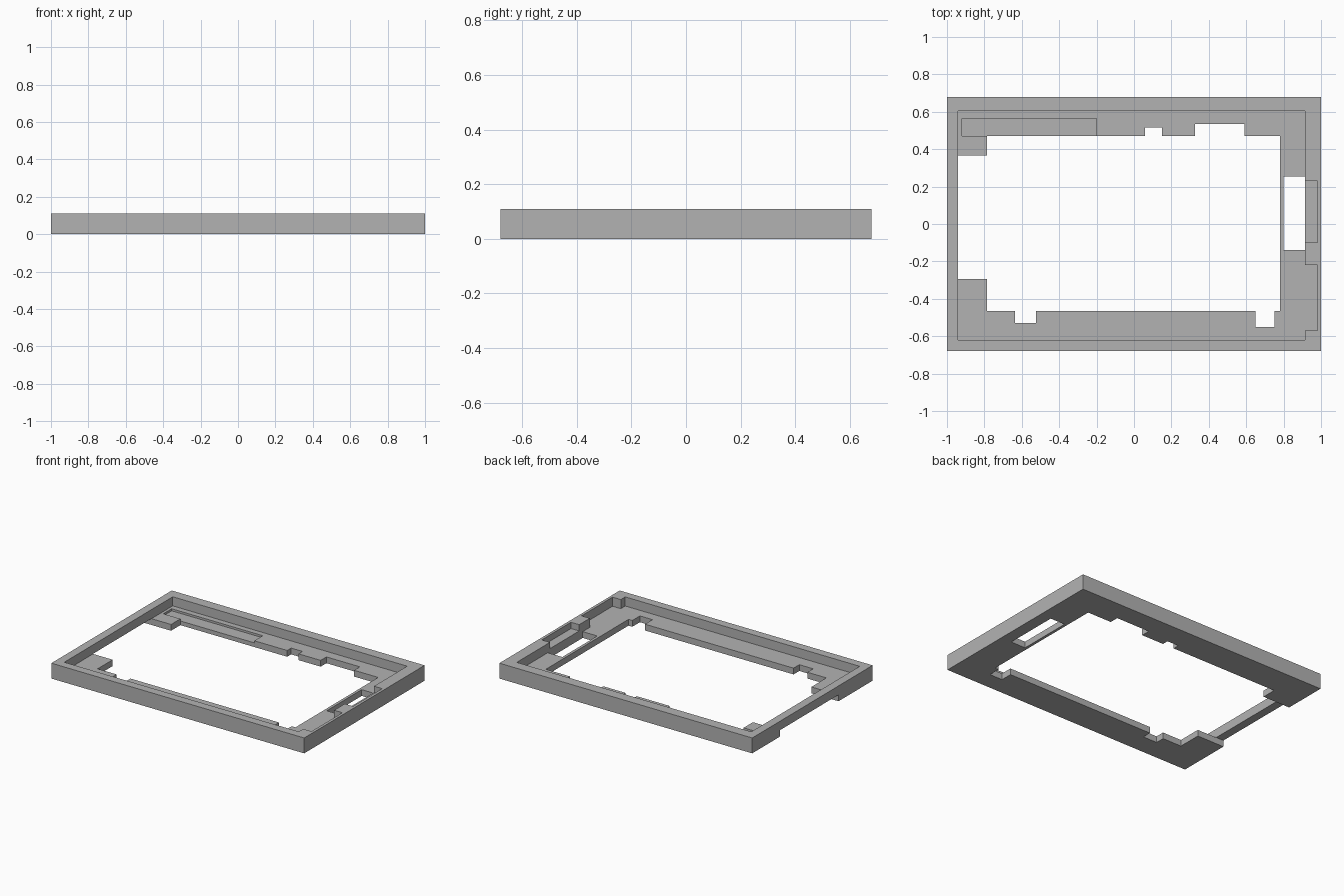
import bpy
import bmesh

cube = bpy.data.objects.get("Cube")
if cube:
    bpy.data.objects.remove(cube, do_unlink=True)

HEIGHT, FLOOR = 0.11, 0.045

grey = bpy.data.materials.new("mid grey")
grey.use_nodes = True
colour = (0.45, 0.45, 0.45, 1)
grey.diffuse_color = colour
grey.node_tree.nodes["Principled BSDF"].inputs["Base Color"].default_value = colour


def prism(name, outline, z0, z1):
    """Extrude a plan outline from z0 to z1."""
    bm = bmesh.new()
    base = bm.faces.new([bm.verts.new((x, y, z0)) for x, y in outline])
    top = bmesh.ops.extrude_face_region(bm, geom=[base])["geom"]
    for v in top:
        if isinstance(v, bmesh.types.BMVert):
            v.co.z = z1
    bmesh.ops.recalc_face_normals(bm, faces=bm.faces)
    mesh = bpy.data.meshes.new(name)
    bm.to_mesh(mesh)
    bm.free()
    mesh.materials.append(grey)
    obj = bpy.data.objects.new(name, mesh)
    bpy.context.collection.objects.link(obj)
    return obj


def rect(x0, x1, y0, y1):
    return [(x0, y0), (x1, y0), (x1, y1), (x0, y1)]


def cut(target, name, outline, z0, z1):
    """Subtract a prism from the target and discard the cutter."""
    cutter = prism(name, outline, z0, z1)
    cutter.hide_render = True
    mod = target.modifiers.new(name, "BOOLEAN")
    mod.operation, mod.solver, mod.object = "DIFFERENCE", "EXACT", cutter
    graph = bpy.context.evaluated_depsgraph_get()
    result = bpy.data.meshes.new_from_object(target.evaluated_get(graph))
    target.modifiers.clear()
    target.data = result
    bpy.data.objects.remove(cutter, do_unlink=True)


# Solid blank for the tray frame
frame = prism("bezel_frame", rect(-1, 1, -0.68, 0.68), 0, HEIGHT)

# Upper pocket, with a side bay on the +x wall
pocket = [(-0.94, -0.62), (0.915, -0.62), (0.915, -0.57), (0.98, -0.57),
          (0.98, -0.22), (0.915, -0.22), (0.915, 0.605), (-0.94, 0.605)]
cut(frame, "pocket", pocket, FLOOR, 0.2)

# Window through the floor, with notches along its front and back edges
window = [(-0.785, -0.465), (-0.635, -0.465), (-0.635, -0.53), (-0.525, -0.53),
          (-0.525, -0.465), (0.65, -0.465), (0.65, -0.55), (0.75, -0.55),
          (0.75, -0.465), (0.78, -0.465), (0.78, 0.47), (0.59, 0.47),
          (0.59, 0.535), (0.325, 0.535), (0.325, 0.47), (0.15, 0.47),
          (0.15, 0.515), (0.06, 0.515), (0.06, 0.47), (-0.785, 0.47)]
cut(frame, "window", window, -0.1, 0.2)

# Passage beneath the -x wall
cut(frame, "side_passage", rect(-1.1, -0.7, -0.295, 0.365), -0.1, FLOOR + 0.001)

# Slot through the floor and shallow port recess beside it
cut(frame, "floor_slot", rect(0.80, 0.915, -0.14, 0.255), -0.1, FLOOR + 0.02)
cut(frame, "port_recess", rect(0.88, 0.98, -0.10, 0.23), 0.065, 0.2)

# Shallow strip recess in the back of the floor
cut(frame, "strip_recess", rect(-0.92, -0.20, 0.47, 0.565), FLOOR - 0.015, 0.06)
